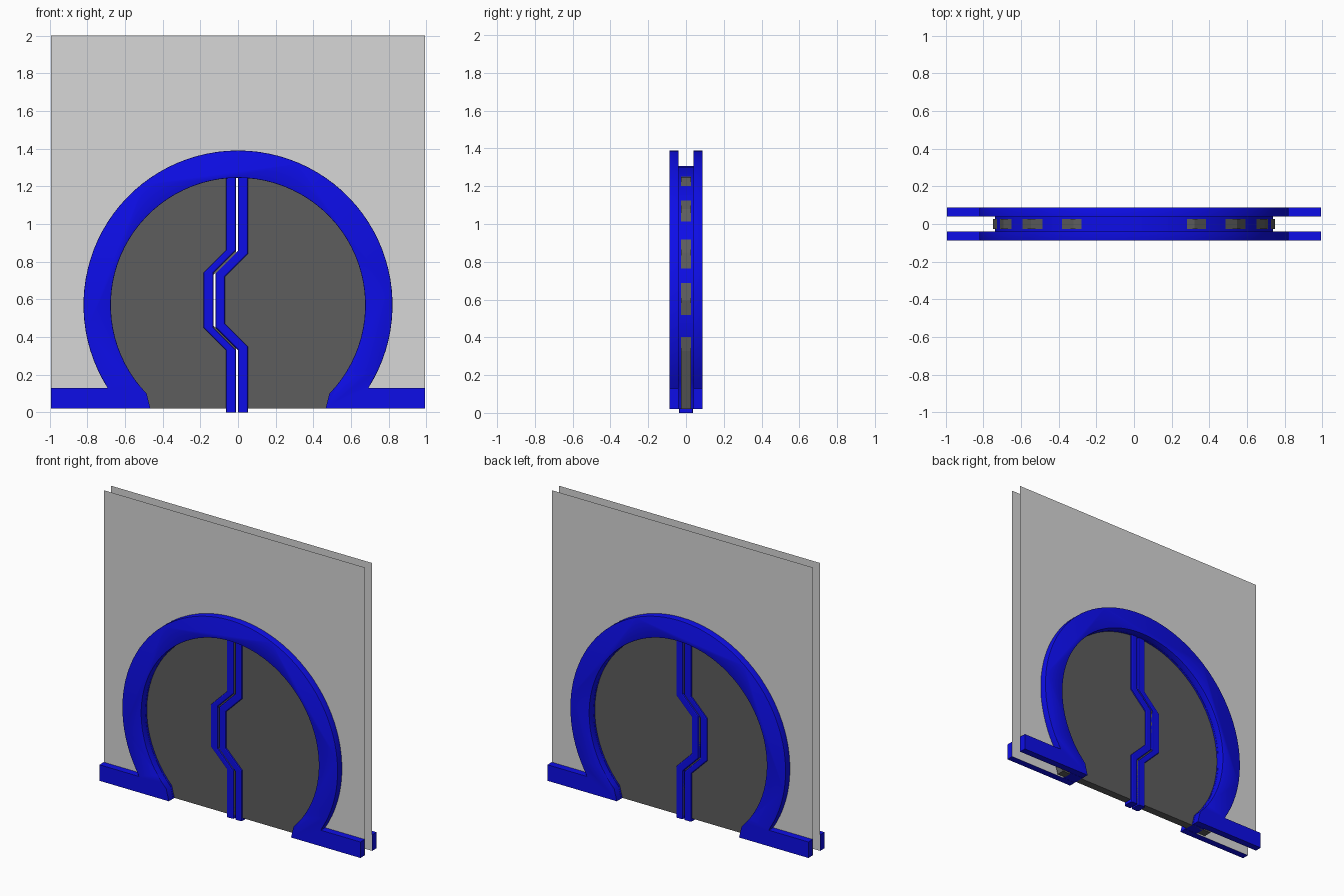
import bpy, bmesh, math

if "Cube" in bpy.data.objects:
    bpy.data.objects.remove(bpy.data.objects["Cube"])

CZ = 0.57        # height of the arch centre
BASE = 0.02      # underside of wall, frame and doors


def material(name, rgb):
    m = bpy.data.materials.new(name)
    m.diffuse_color = (*rgb, 1)
    m.use_nodes = True
    m.node_tree.nodes["Principled BSDF"].inputs["Base Color"].default_value = m.diffuse_color
    return m


BLUE = material("blue frame", (0.004, 0.004, 0.8))
DARK = material("dark door", (0.11, 0.11, 0.11))
GREY = material("light wall", (0.68, 0.68, 0.68))


def arc(r, z_end, n=64):
    """Arch points from the right foot over the top to the left foot."""
    a0 = math.asin((z_end - CZ) / r)
    a1 = math.pi - a0
    return [(r * math.cos(a0 + (a1 - a0) * i / n),
             CZ + r * math.sin(a0 + (a1 - a0) * i / n)) for i in range(n + 1)]


def prism(name, pts, y0, y1, mat, bevel=0.0, bevel_rule=None, smooth=False):
    """Extrude an x-z outline from y0 to y1, optionally bevelling chosen edges."""
    bm = bmesh.new()
    face = bm.faces.new([bm.verts.new((x, y0, z)) for x, z in pts])
    if y1 != y0:
        ext = bmesh.ops.extrude_face_region(bm, geom=[face])
        moved = [v for v in ext["geom"] if isinstance(v, bmesh.types.BMVert)]
        bmesh.ops.translate(bm, verts=moved, vec=(0, y1 - y0, 0))
        bmesh.ops.recalc_face_normals(bm, faces=bm.faces)
    elif face.normal.y * y0 < 0:
        face.normal_flip()
    if bevel:
        edges = [e for e in bm.edges if bevel_rule(e)]
        bmesh.ops.bevel(bm, geom=edges, offset=bevel, segments=2, profile=0.5,
                        affect='EDGES', clamp_overlap=True)
    me = bpy.data.meshes.new(name)
    bm.to_mesh(me)
    bm.free()
    me.materials.append(mat)
    ob = bpy.data.objects.new(name, me)
    bpy.context.collection.objects.link(ob)
    if smooth:
        bpy.ops.object.select_all(action='DESELECT')
        ob.select_set(True)
        bpy.context.view_layer.objects.active = ob
        bpy.ops.object.shade_smooth_by_angle(angle=math.radians(35))
    return ob


# Shared inner edge of the opening: straight feet, then the arch
inner = [(0.465, BASE)] + arc(0.675, 0.10) + [(-0.465, BASE)]

# Frame outline: arch with a skirting bar running out to each side
outer = ([(0.993, BASE), (0.993, 0.13)] + arc(0.82, 0.13)
         + [(-0.993, 0.13), (-0.993, BASE)])
frame = outer + inner[::-1]

# Wall outline with an arched opening
wall = ([(0.993, BASE), (0.993, 2.0), (-0.993, 2.0), (-0.993, BASE)]
        + [(-0.55, BASE)] + arc(0.74, 0.13)[::-1] + [(0.55, BASE)])

for label, s in (("front", -1), ("back", 1)):
    def rim(e, s=s):
        # outward-facing rim of the arch only
        return (all(abs(v.co.y - s * 0.088) < 1e-4 for v in e.verts)
                and min(v.co.z for v in e.verts) > 0.125
                and abs(e.verts[0].co.x - e.verts[1].co.x) < 0.2)
    prism(label + "_frame", frame, s * 0.041, s * 0.088, BLUE, 0.018, rim, True)
    prism(label + "_wall", wall, s * 0.04, s * 0.04, GREY)

# Channel joining the two frames through the wall
channel = [(0.56, BASE)] + arc(0.738, 0.13) + [(-0.56, BASE)] + inner[::-1]
prism("frame_channel", channel, -0.0395, 0.0395, BLUE, smooth=True)


def seam(x, top, bottom, dz=0.0):
    """Stepped line where the doors meet, from bottom to top."""
    return [(x, bottom), (x, 0.34 - dz), (x - 0.12, 0.46 - dz),
            (x - 0.12, 0.73 + dz), (x, 0.85 + dz), (x, top)]


for label, s, edge, far in (("left", -1, -0.010, -0.064), ("right", 1, 0.001, 0.052)):
    # Door panel with a coarse rounded outer edge
    rounded = [(s * 0.748 * math.cos(math.radians(a)),
                CZ + 0.748 * math.sin(math.radians(a))) for a in (64.5, 43, 22, 2, -19)]
    panel = seam(edge, CZ + 0.73, BASE) + rounded + [(s * 0.62, BASE)]
    prism(label + "_door", panel, -0.027, 0.027, DARK)

    # Seal strip along the meeting edge
    strip = seam(edge, 1.28, 0.0, 0.01) + seam(far, 1.28, 0.0, -0.01 if s > 0 else 0.01)[::-1]
    prism(label + "_door_seal", strip, -0.036, 0.036, BLUE, 0.008,
          lambda e: abs(e.verts[0].co.y - e.verts[1].co.y) < 1e-5
          and abs(e.verts[0].co.z - e.verts[1].co.z) > 1e-4)
